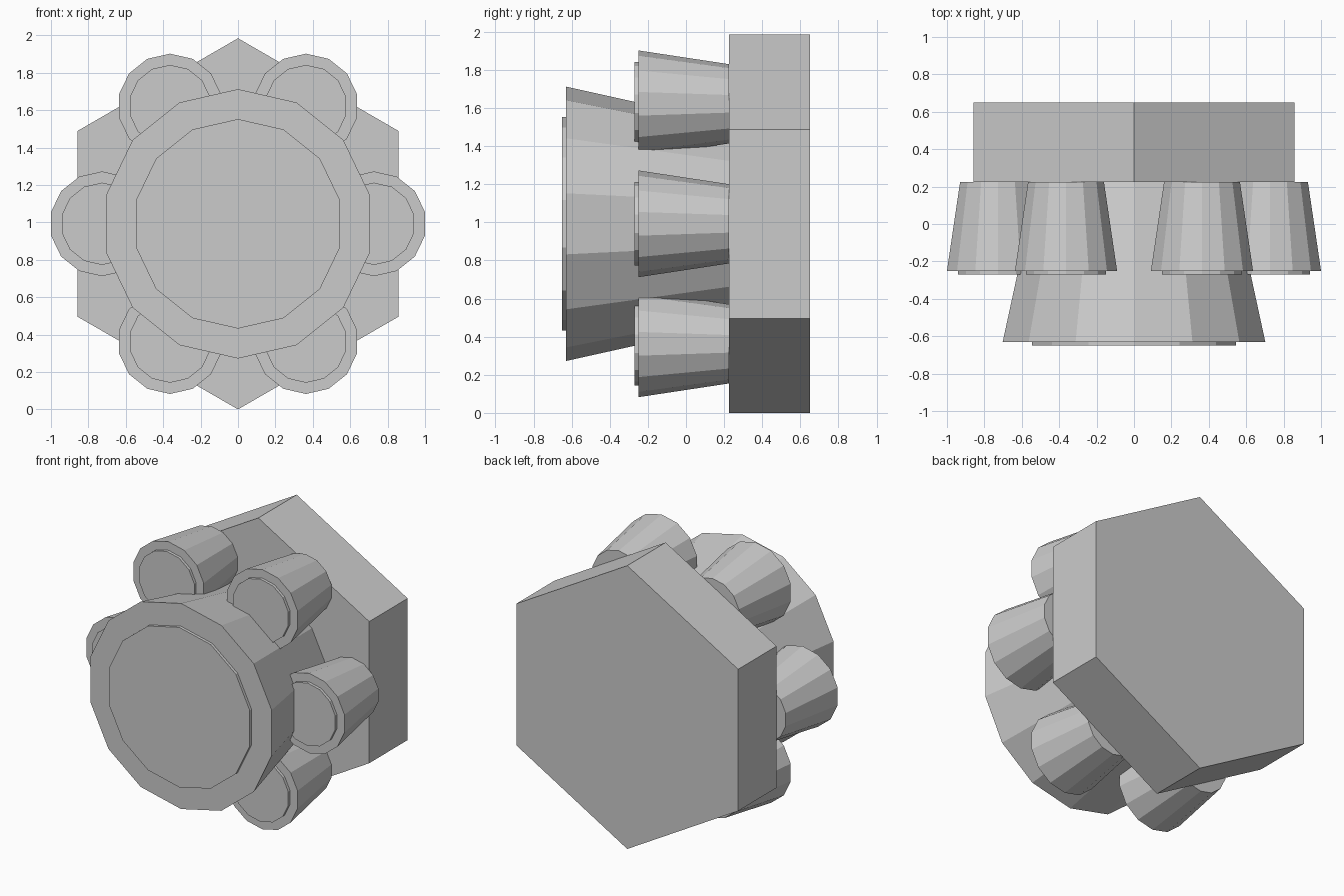
import bpy, bmesh
from math import sin, cos, pi, radians

if "Cube" in bpy.data.objects:
    bpy.data.objects.remove(bpy.data.objects["Cube"])

CENTRE_Z = 0.992

grey = bpy.data.materials.new("light grey")
grey.use_nodes = True
colour = (0.6, 0.6, 0.6, 1)
grey.diffuse_color = colour
grey.node_tree.nodes["Principled BSDF"].inputs["Base Color"].default_value = colour


def prism(name, sides, x, z, profile):
    """Closed solid along y; profile lists (y, radius) from front to back."""
    bm = bmesh.new()
    rings = []
    for y, r in profile:
        angles = [2 * pi * i / sides for i in range(sides)]
        rings.append([bm.verts.new((x + r * sin(a), y, z + r * cos(a))) for a in angles])
    bm.faces.new(rings[0])
    bm.faces.new(rings[-1])
    for a, b in zip(rings, rings[1:]):
        for i in range(sides):
            j = (i + 1) % sides
            bm.faces.new((a[i], a[j], b[j], b[i]))
    bmesh.ops.recalc_face_normals(bm, faces=bm.faces)
    mesh = bpy.data.meshes.new(name)
    bm.to_mesh(mesh)
    bm.free()
    mesh.materials.append(grey)
    obj = bpy.data.objects.new(name, mesh)
    bpy.context.collection.objects.link(obj)
    return obj


# Hexagonal back plate
prism("back_plate", 6, 0, CENTRE_Z, [(0.225, 0.992), (0.65, 0.992)])

# Large flared drum with a raised front disc
prism("main_drum", 14, 0, CENTRE_Z,
      [(-0.65, 0.56), (-0.63, 0.56), (-0.63, 0.72), (0.225, 0.53)])

# Ring of six small flared drums
for k in range(6):
    angle = radians(60 * k)
    prism(f"small_drum_{k + 1}", 14, 0.727 * cos(angle), CENTRE_Z + 0.727 * sin(angle),
          [(-0.27, 0.22), (-0.25, 0.22), (-0.25, 0.28), (0.225, 0.208)])
